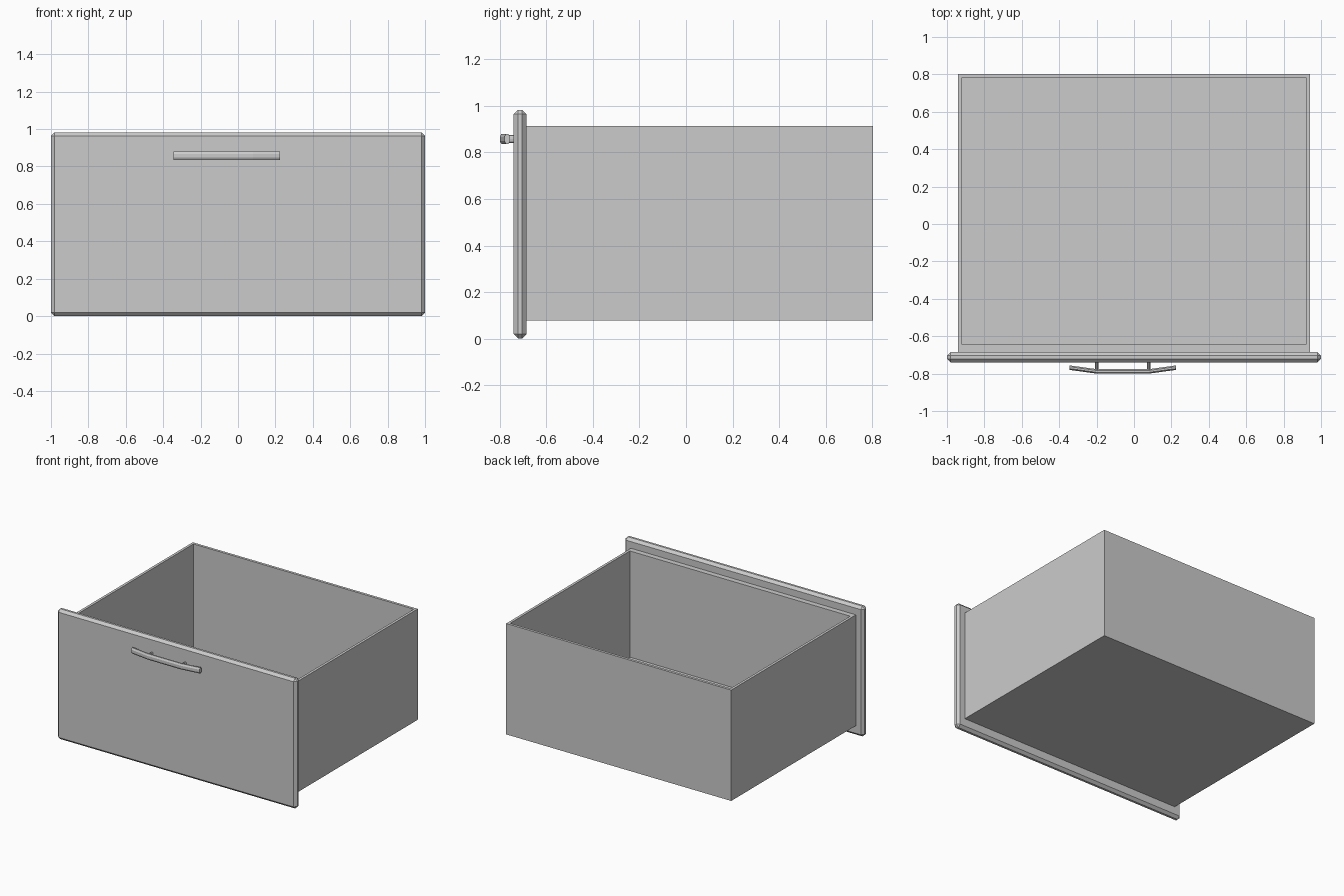
import bpy, bmesh
from math import cos, sin, pi
from mathutils import Vector

if "Cube" in bpy.data.objects:
    bpy.data.objects.remove(bpy.data.objects["Cube"])


def finish(name, bm):
    bmesh.ops.recalc_face_normals(bm, faces=bm.faces)
    me = bpy.data.meshes.new(name)
    bm.to_mesh(me)
    bm.free()
    ob = bpy.data.objects.new(name, me)
    bpy.context.collection.objects.link(ob)
    return ob


def box(lo, hi):
    bm = bmesh.new()
    bmesh.ops.create_cube(bm, size=1)
    for v in bm.verts:
        v.co = Vector([lo[i] if v.co[i] < 0 else hi[i] for i in range(3)])
    return bm


def loft(name, rings):
    bm = bmesh.new()
    loops = [[bm.verts.new(p) for p in ring] for ring in rings]
    n = len(loops[0])
    for a, b in zip(loops, loops[1:]):
        for i in range(n):
            j = (i + 1) % n
            bm.faces.new((a[i], a[j], b[j], b[i]))
    bm.faces.new(loops[0])
    bm.faces.new(loops[-1])
    return finish(name, bm)


# Front panel with chamfered edges all round
bm = box((-1, -0.74, 0), (1, -0.685, 0.983))
bmesh.ops.bevel(bm, geom=bm.edges[:], offset=0.019, segments=1, affect='EDGES')
finish("front_panel", bm)

# Open drawer box: inset the top, thicken the front wall, sink the floor
bm = box((-0.94, -0.686, 0.077), (0.94, 0.803, 0.914))
top = max(bm.faces, key=lambda f: f.calc_center_median().z)
bmesh.ops.inset_region(bm, faces=[top], thickness=0.028)
for v in top.verts:
    if v.co.y < 0:
        v.co.y = -0.645
floor = bmesh.ops.extrude_discrete_faces(bm, faces=[top])["faces"][0]
for v in floor.verts:
    v.co.z = 0.112
finish("drawer_box", bm)

# Bowed handle bar with an eight-sided section
HX, HZ = -0.06, 0.858
path = [(-0.285, -0.768), (-0.14, -0.788), (0.14, -0.788), (0.285, -0.768)]
angles = [2 * pi * (i + 0.5) / 8 for i in range(8)]
k = 1 / cos(pi / 8)
loft("handle_bar", [[(HX + x, y + 0.012 * k * cos(a), HZ + 0.022 * k * sin(a))
                     for a in angles] for x, y in path])

# Two posts joining the handle to the panel
for side, label in ((-1, "left"), (1, "right")):
    loft("handle_post_" + label,
         [[(HX + side * 0.139 + 0.009 * cos(a), y, HZ + 0.017 * sin(a))
           for a in [2 * pi * i / 12 for i in range(12)]] for y in (-0.785, -0.735)])
